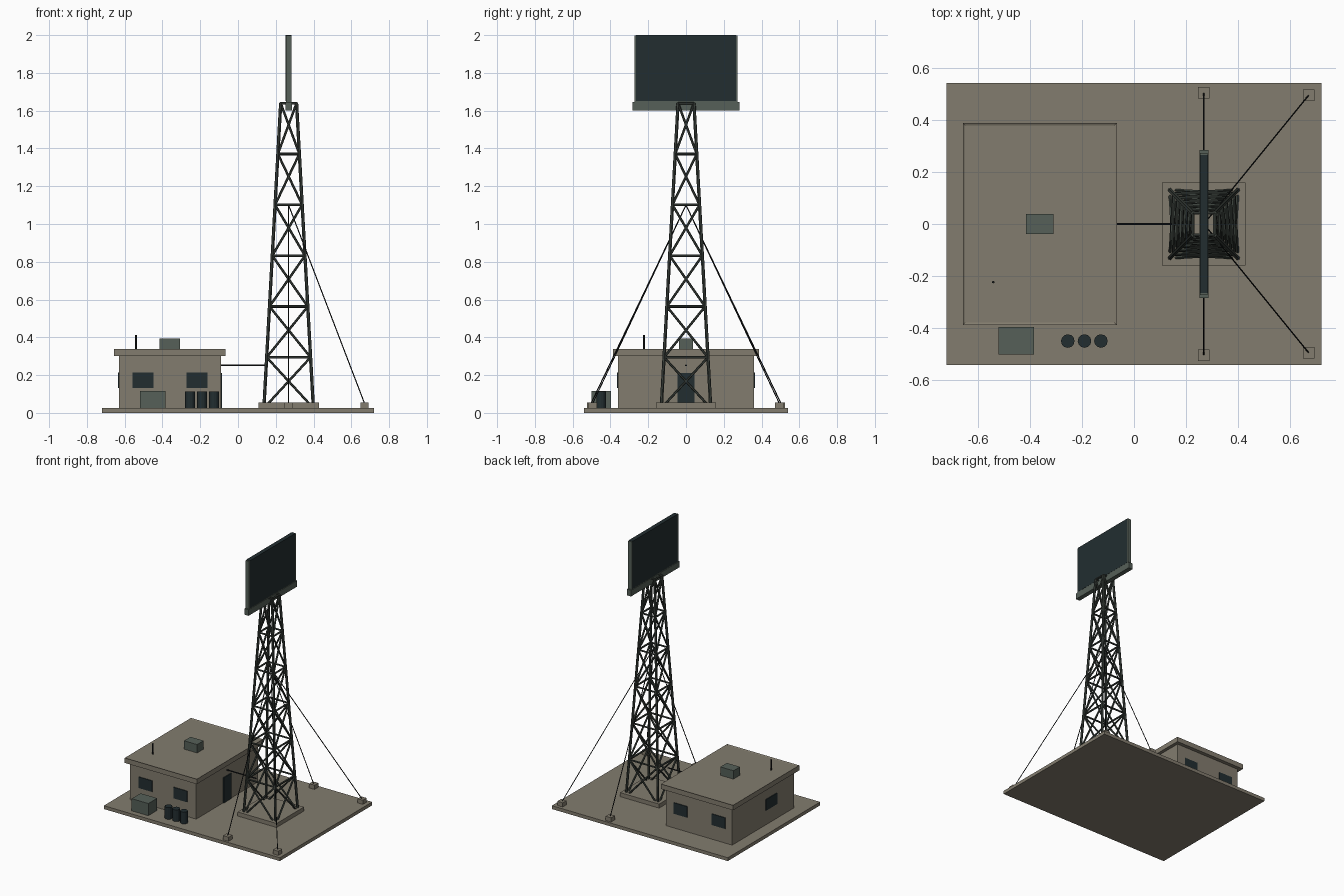
import bpy, bmesh, math
from mathutils import Vector, Matrix

default = bpy.data.objects.get("Cube")
if default:
    bpy.data.objects.remove(default, do_unlink=True)


def material(name, rgb):
    m = bpy.data.materials.new(name)
    m.use_nodes = True
    m.diffuse_color = (*rgb, 1)
    m.node_tree.nodes["Principled BSDF"].inputs["Base Color"].default_value = (*rgb, 1)
    return m


CONCRETE = material("concrete", (0.225, 0.202, 0.156))
PANEL = material("grey_green_metal", (0.092, 0.117, 0.098))
STEEL = material("tower_steel", (0.042, 0.052, 0.044))
DARK = material("dark_glass", (0.016, 0.027, 0.030))
CABLE = material("black_cable", (0.010, 0.012, 0.013))


def finish(name, bm, mat):
    bmesh.ops.recalc_face_normals(bm, faces=bm.faces)
    mesh = bpy.data.meshes.new(name)
    bm.to_mesh(mesh)
    bm.free()
    mesh.materials.append(mat)
    ob = bpy.data.objects.new(name, mesh)
    bpy.context.collection.objects.link(ob)
    return ob


def box(name, x, y, z, mat):
    """Box from (min, max) pairs on each axis."""
    bm = bmesh.new()
    size = Matrix.Diagonal((x[1] - x[0], y[1] - y[0], z[1] - z[0], 1))
    mid = Matrix.Translation((sum(x) / 2, sum(y) / 2, sum(z) / 2))
    bmesh.ops.create_cube(bm, size=1, matrix=mid @ size)
    return finish(name, bm, mat)


def rods(name, pairs, radius, mat, sides=6):
    """Straight bars between pairs of points, joined in one mesh."""
    bm = bmesh.new()
    for a, b in pairs:
        a, b = Vector(a), Vector(b)
        turn = (b - a).to_track_quat('Z', 'Y').to_matrix().to_4x4()
        bmesh.ops.create_cone(bm, cap_ends=True, segments=sides, radius1=radius,
                              radius2=radius, depth=(b - a).length,
                              matrix=Matrix.Translation((a + b) / 2) @ turn)
    return finish(name, bm, mat)


# Ground slab and tower footing
GROUND, TX = 0.025, 0.268
box("ground_slab", (-0.72, 0.72), (-0.54, 0.54), (0, GROUND), CONCRETE)
box("tower_footing", (TX - 0.16, TX + 0.16), (-0.16, 0.16), (GROUND, 0.055), CONCRETE)

# Building with a shallow recessed roof
box("building_walls", (-0.63, -0.09), (-0.36, 0.36), (GROUND, 0.302), CONCRETE)
roof = box("building_roof", (-0.656, -0.066), (-0.387, 0.387), (0.30, 0.337), CONCRETE)
bm = bmesh.new()
bm.from_mesh(roof.data)
top = [f for f in bm.faces if f.normal.z > 0.9]
bmesh.ops.inset_region(bm, faces=top, thickness=0.012)
bmesh.ops.translate(bm, verts=top[0].verts, vec=(0, 0, -0.004))
bm.to_mesh(roof.data)
bm.free()

# Windows and door as thin plates on the walls
WIN_Z = (0.132, 0.214)
for side, y, centres in (("front", -0.36, (-0.503, -0.217)), ("back", 0.36, (-0.52, -0.21))):
    for i, x in enumerate(centres):
        box(f"{side}_window_{i + 1}", (x - 0.055, x + 0.055),
            (y - 0.005, y + 0.005), WIN_Z, DARK)
box("side_window", (-0.635, -0.625), (-0.16, -0.03), WIN_Z, DARK)
box("door", (-0.094, -0.084), (-0.045, 0.045), (GROUND, 0.212), DARK)

# Roof equipment
box("roof_vent", (-0.415, -0.308), (-0.038, 0.038), (0.33, 0.395), PANEL)
rods("roof_aerial", [((-0.54, -0.223, 0.33), (-0.54, -0.223, 0.413))], 0.005, CABLE)

# Generator and fuel drums in front of the building
box("generator", (-0.52, -0.384), (-0.50, -0.396), (GROUND, 0.115), PANEL)
for i, x in enumerate((-0.254, -0.19, -0.127)):
    rods(f"fuel_drum_{i + 1}", [((x, -0.449, GROUND), (x, -0.449, 0.112))], 0.026, DARK, 12)

# Lattice tower
BAYS, TOP = 6, 1.64


def corner(level, k):
    t = level / BAYS
    h = 0.131 + (0.042 - 0.131) * t
    sx, sy = ((-1, -1), (1, -1), (1, 1), (-1, 1))[k % 4]
    return (TX + sx * h, sy * h, GROUND + (TOP - GROUND) * t)


legs = [(corner(0, k), corner(BAYS, k)) for k in range(4)]
rings, braces = [], []
for n in range(BAYS):
    for k in range(4):
        rings.append((corner(n + 1, k), corner(n + 1, k + 1)))
        braces.append((corner(n, k), corner(n + 1, k + 1)))
        braces.append((corner(n, k + 1), corner(n + 1, k)))
rods("tower_legs", legs, 0.009, STEEL)
rods("tower_rings", rings, 0.007, STEEL)
rods("tower_braces", braces, 0.0065, STEEL)

# Display board on top: ledge, frame and two-sided screen
box("board_ledge", (TX - 0.017, TX + 0.017), (-0.284, 0.284), (1.60, 1.645), PANEL)
box("board_frame", (TX - 0.0145, TX + 0.0145), (-0.272, 0.272), (1.64, 1.998), PANEL)
box("board_screen", (TX - 0.0155, TX + 0.0155), (-0.264, 0.264), (1.65, 2.0), DARK)

# Guy wires and their anchor blocks
wires = []
for side in (-1, 1):
    for i, (x, y) in enumerate(((TX, 0.503), (0.67, 0.494))):
        y *= side
        wires.append(((TX, 0, 1.10), (x, y, 0.05)))
        name = f"{'back' if side > 0 else 'front'}_anchor_{i + 1}"
        box(name, (x - 0.022, x + 0.022), (y - 0.022, y + 0.022), (GROUND, 0.056), CONCRETE)
rods("guy_wires", wires, 0.003, CABLE)

# Cable run from building to tower
rods("cable_run", [((-0.09, 0, 0.252), (TX - 0.12, 0, 0.252))], 0.005, CABLE)
